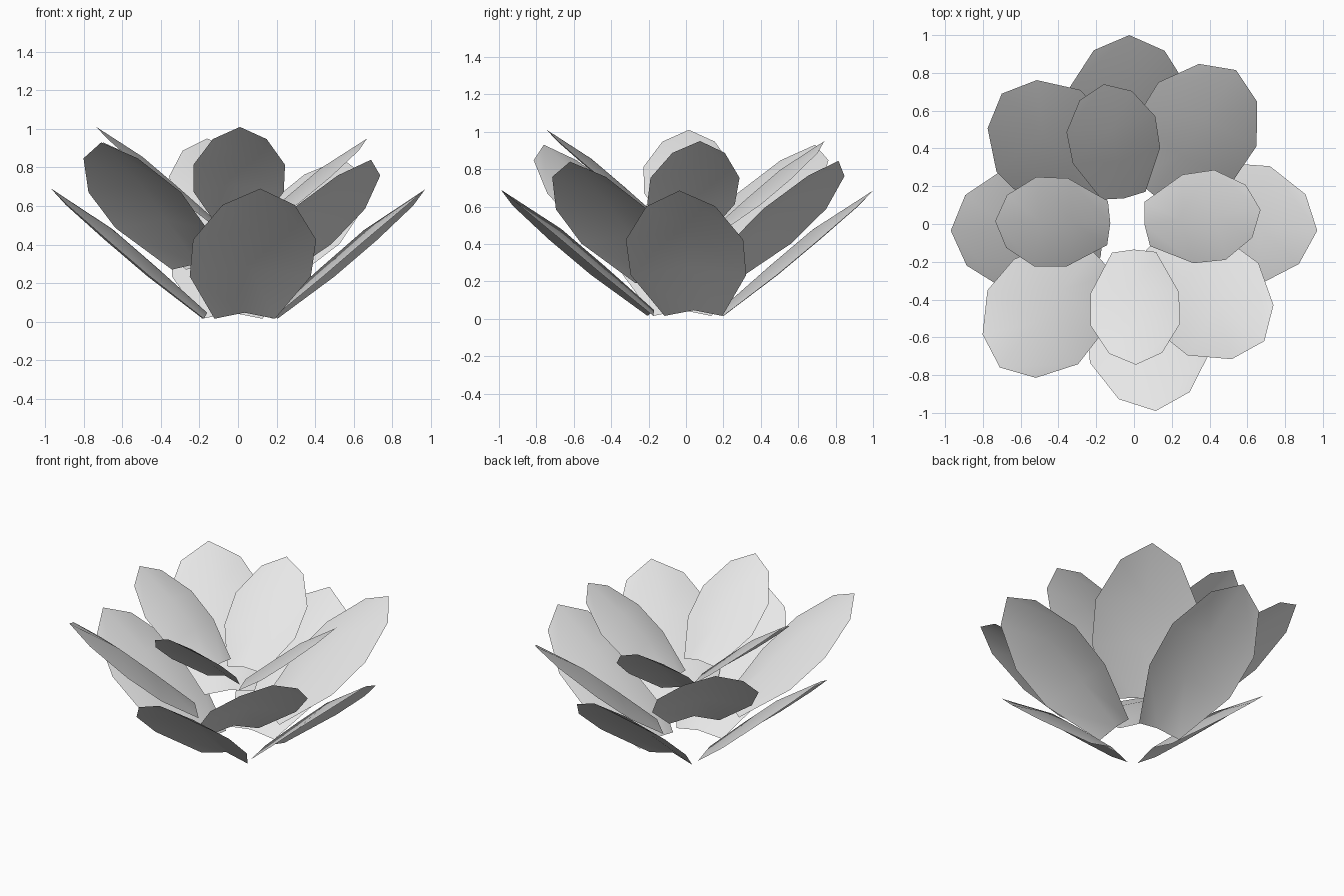
import bpy
import bmesh
from mathutils import Vector

cube = bpy.data.objects.get("Cube")
if cube:
    bpy.data.objects.remove(cube, do_unlink=True)

# One plain colour for every petal
grey = bpy.data.materials.new("petal_grey")
grey.use_nodes = True
grey.diffuse_color = (0.8, 0.8, 0.8, 1)
grey.node_tree.nodes["Principled BSDF"].inputs["Base Color"].default_value = (0.8, 0.8, 0.8, 1)

# Petal rows from base to tip: half width, rim (along, lift), ridge (along, lift)
LENGTH = 1.03
ROWS = [
    (0.155, (0.0, 0.0), (0.005, 0.036)),
    (0.31, (0.356, -0.017), (0.35, 0.045)),
    (0.315, (0.646, -0.017), (0.655, 0.047)),
    (0.185, (0.915, -0.012), (LENGTH, 0.0)),
]


def petal(name, base, tip):
    """Arched three-column sheet running from base to tip."""
    base, tip = Vector(base), Vector(tip)
    along = (tip - base).normalized()
    across = along.cross(Vector((0, 0, 1))).normalized()
    lift = across.cross(along)
    size = (tip - base).length / LENGTH

    bm = bmesh.new()
    grid = []
    for half, rim, ridge in ROWS:
        row = []
        for side in (-1, 0, 1):
            a, n = ridge if side == 0 else rim
            row.append(bm.verts.new(base + size * (along * a + across * half * side + lift * n)))
        grid.append(row)
    for low, high in zip(grid, grid[1:]):
        for i in range(2):
            bm.faces.new((low[i], low[i + 1], high[i + 1], high[i])).smooth = True

    mesh = bpy.data.meshes.new(name)
    bm.to_mesh(mesh)
    bm.free()
    mesh.materials.append(grey)
    bpy.context.collection.objects.link(bpy.data.objects.new(name, mesh))


# Wide outer ring
petal("outer_petal_front", (0.035, -0.19, 0.015), (0.115, -0.99, 0.69))
petal("outer_petal_left", (0.19, 0.04, 0.015), (0.97, -0.035, 0.685))
petal("outer_petal_back", (-0.03, 0.2, 0.015), (-0.025, 1.0, 0.685))
petal("outer_petal_right", (-0.18, -0.02, 0.015), (-0.97, -0.035, 0.69))

# Diagonal middle ring
petal("middle_petal_front_right", (-0.225, -0.165, 0.27), (-0.71, -0.76, 0.93))
petal("middle_petal_front_left", (0.08, -0.15, 0.19), (0.69, -0.62, 0.84))
petal("middle_petal_back_left", (0.12, 0.165, 0.19), (0.54, 0.815, 0.845))
petal("middle_petal_back_right", (-0.16, 0.14, 0.27), (-0.7, 0.69, 0.93))

# Small inner ring
petal("inner_petal_front", (0.0, -0.15, 0.51), (0.01, -0.745, 1.01))
petal("inner_petal_left", (0.07, 0.0, 0.45), (0.67, 0.075, 0.95))
petal("inner_petal_back", (-0.055, 0.15, 0.45), (-0.16, 0.74, 0.95))
petal("inner_petal_right", (-0.14, 0.005, 0.51), (-0.735, 0.015, 1.01))
